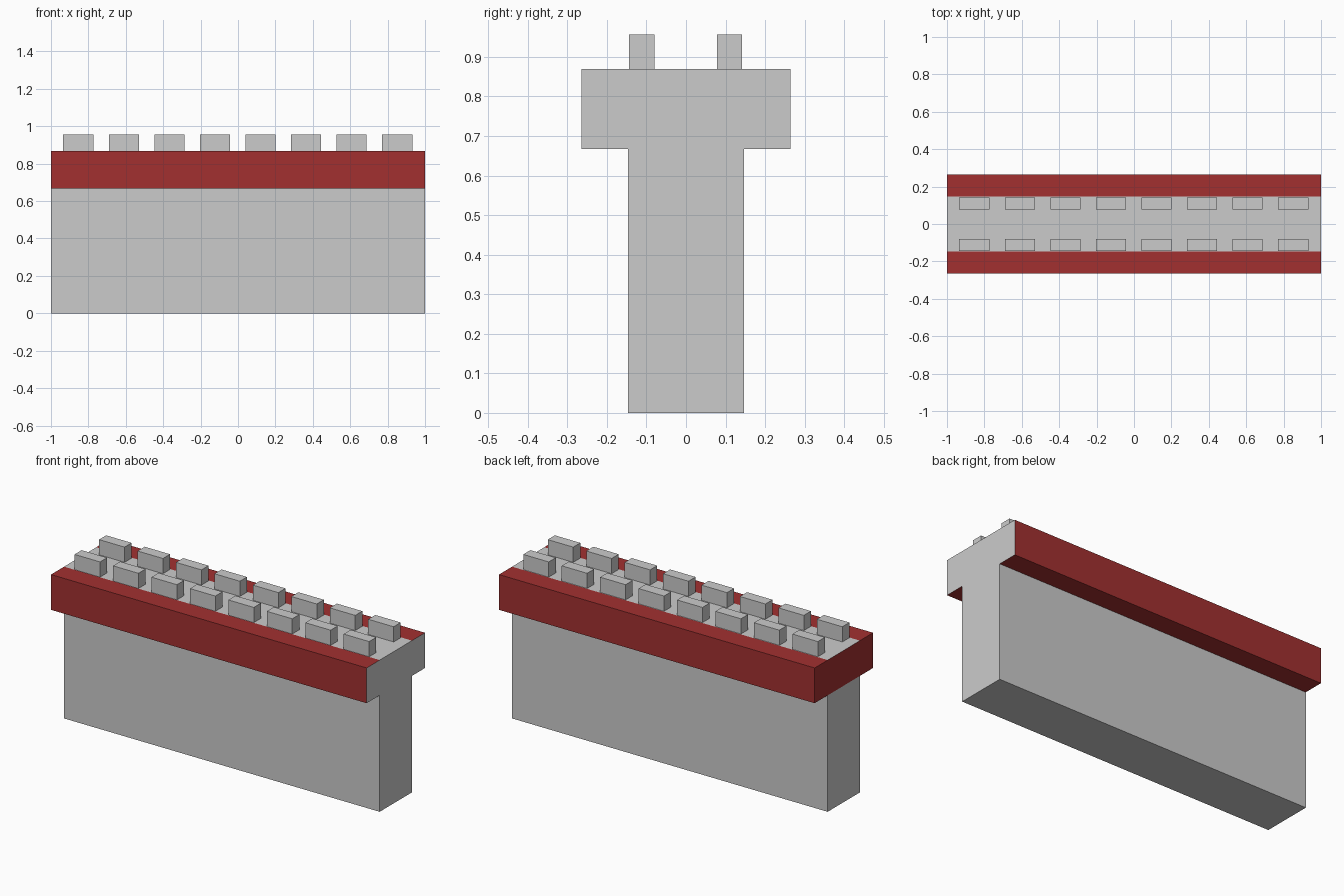
import bpy, bmesh

if "Cube" in bpy.data.objects:
    bpy.data.objects.remove(bpy.data.objects["Cube"])

HALF_LEN = 1.0
WALL_Y, BAND_Y = 0.146, 0.264
BAND_Z, TOP_Z, MERLON_Z = 0.667, 0.869, 0.956

red = bpy.data.materials.new("dark_red")
red.diffuse_color = (0.36, 0.03, 0.03, 1)
red.use_nodes = True
red.node_tree.nodes["Principled BSDF"].inputs["Base Color"].default_value = red.diffuse_color


def add_object(name, bm, materials=()):
    bmesh.ops.recalc_face_normals(bm, faces=bm.faces[:])
    mesh = bpy.data.meshes.new(name)
    for m in materials:
        mesh.materials.append(m)
    bm.to_mesh(mesh)
    bm.free()
    obj = bpy.data.objects.new(name, mesh)
    bpy.context.collection.objects.link(obj)
    return obj


# Wall: T-shaped profile in (y, z), run along x
profile = [(-WALL_Y, 0), (WALL_Y, 0), (WALL_Y, BAND_Z), (BAND_Y, BAND_Z),
           (BAND_Y, TOP_Z), (WALL_Y, TOP_Z), (-WALL_Y, TOP_Z),
           (-BAND_Y, TOP_Z), (-BAND_Y, BAND_Z), (-WALL_Y, BAND_Z)]
red_edges = {2, 3, 4, 6, 7, 8}  # overhang undersides, fronts and top strips
bm = bmesh.new()
left = [bm.verts.new((-HALF_LEN, y, z)) for y, z in profile]
right = [bm.verts.new((HALF_LEN, y, z)) for y, z in profile]
n = len(profile)
for i in range(n):
    j = (i + 1) % n
    face = bm.faces.new((left[i], left[j], right[j], right[i]))
    face.material_index = int(i in red_edges)
bm.faces.new(right)
# Left end: grey wall below, red band above
bm.faces.new((left[0], left[1], left[2], left[9]))
bm.faces.new(left[2:]).material_index = 1
add_object("wall", bm, (None, red))

# Merlons: two rows of eight blocks
size = (0.161, 0.064, MERLON_Z - TOP_Z)
for row, y in (("front", -0.112), ("back", 0.110)):
    bm = bmesh.new()
    for i in range(8):
        centre = (-0.854 + 0.2436 * i, y, (MERLON_Z + TOP_Z) / 2)
        verts = bmesh.ops.create_cube(bm, size=1)["verts"]
        bmesh.ops.scale(bm, vec=size, verts=verts)
        bmesh.ops.translate(bm, vec=centre, verts=verts)
    add_object(row + "_merlons", bm)
